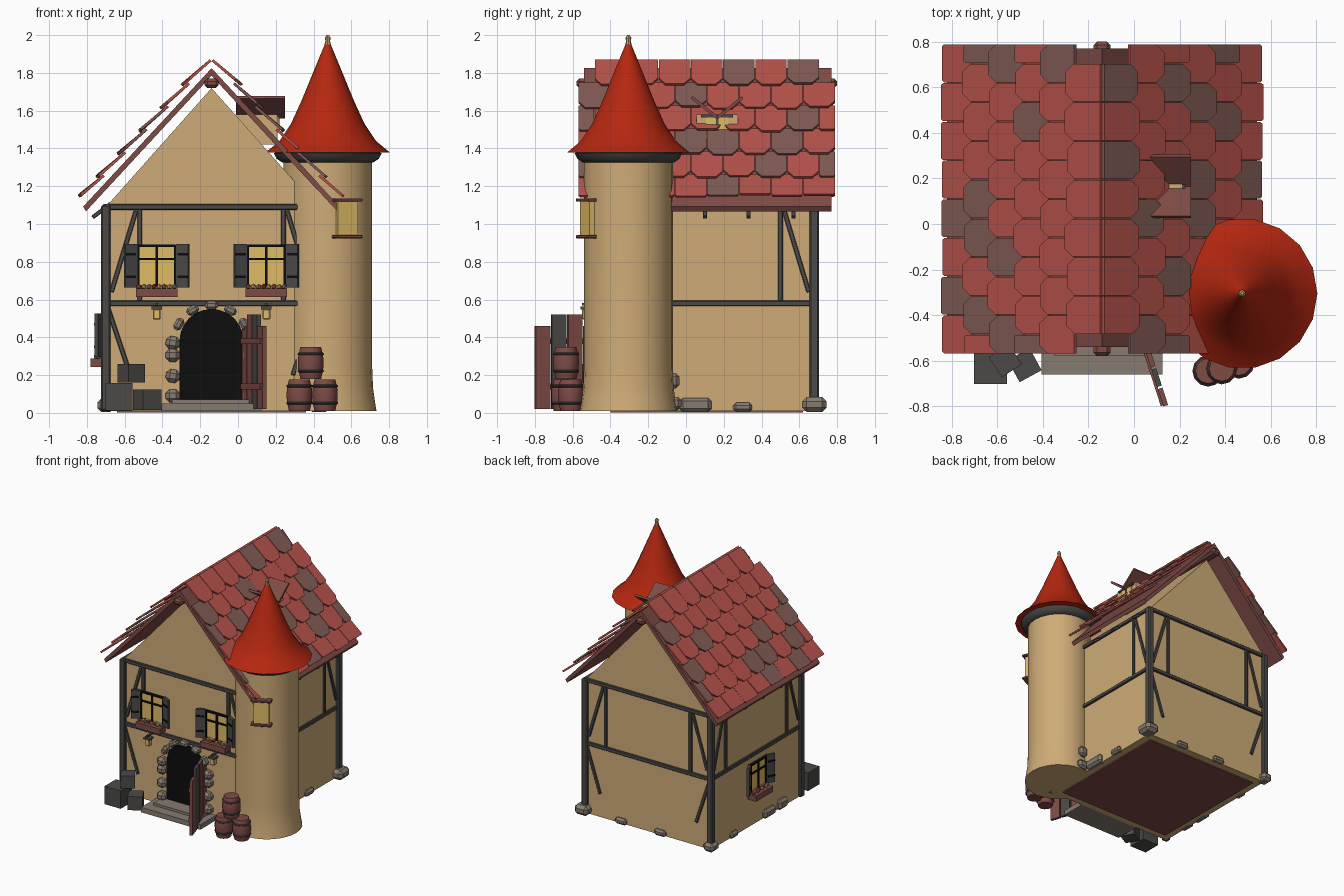
import bpy, bmesh, math, random
from mathutils import Matrix, Vector

if "Cube" in bpy.data.objects:
    bpy.data.objects.remove(bpy.data.objects["Cube"])

random.seed(4)

def material(name, rgb):
    m = bpy.data.materials.new(name)
    m.diffuse_color = (*rgb, 1)
    m.use_nodes = True
    m.node_tree.nodes["Principled BSDF"].inputs["Base Color"].default_value = m.diffuse_color
    return m

PLASTER = material("tan plaster", (0.62, 0.41, 0.185))
TILE = material("red tile", (0.47, 0.085, 0.07))
OLDTILE = material("worn tile", (0.22, 0.105, 0.09))
CONE = material("bright red", (0.46, 0.02, 0.005))
TIMBER = material("dark timber", (0.07, 0.068, 0.064))
WOOD = material("maroon wood", (0.21, 0.07, 0.06))
STONE = material("grey stone", (0.24, 0.2, 0.165))
GLOW = material("yellow glass", (0.74, 0.5, 0.13))
BLACK = material("black", (0.004, 0.004, 0.004))
I = Matrix.Identity(4)
CX, CY, HX, HY = -0.14, 0.11, 0.56, 0.57    # house centre and half sizes
Z0 = 0.01

def finish(name, bm, *mats):
    bmesh.ops.recalc_face_normals(bm, faces=bm.faces)
    me = bpy.data.meshes.new(name)
    bm.to_mesh(me)
    bm.free()
    for m in mats:
        me.materials.append(m)
    ob = bpy.data.objects.new(name, me)
    bpy.context.collection.objects.link(ob)
    return ob

def box(name, loc, size, mat, M=I, rz=0.0, ry=0.0, rx=0.0, bevel=0.0):
    bm = bmesh.new()
    bmesh.ops.create_cube(bm, size=1)
    bmesh.ops.scale(bm, vec=size, verts=bm.verts)
    if bevel:
        bmesh.ops.bevel(bm, geom=bm.edges[:], offset=bevel, segments=1, affect='EDGES')
    R = Matrix.Rotation(rz, 4, 'Z') @ Matrix.Rotation(ry, 4, 'Y') @ Matrix.Rotation(rx, 4, 'X')
    bm.transform(M @ Matrix.Translation(loc) @ R)
    return finish(name, bm, mat)

def beam(name, p, q, w, mat=TIMBER):
    p, q = Vector(p), Vector(q)
    d = q - p
    M = Matrix.Translation((p + q) / 2) @ d.to_track_quat('Z', 'Y').to_matrix().to_4x4()
    return box(name, (0, 0, 0), (w, w, d.length), mat, M, bevel=w * 0.15)

def extrude_outline(name, pts, depth, mat):
    bm = bmesh.new()
    f = bm.faces.new([bm.verts.new(p) for p in pts])
    g = bmesh.ops.extrude_face_region(bm, geom=[f])
    bmesh.ops.translate(bm, vec=depth, verts=[v for v in g['geom'] if isinstance(v, bmesh.types.BMVert)])
    return finish(name, bm, mat)

def lathe(name, prof, centre, mat, n=24):
    bm = bmesh.new()
    rings = [[bm.verts.new((centre[0] + r * math.cos(2 * math.pi * i / n),
                            centre[1] + r * math.sin(2 * math.pi * i / n), z)) for i in range(n)] for r, z in prof]
    for a, b in zip(rings, rings[1:]):
        for i in range(n):
            bm.faces.new((a[i], a[(i + 1) % n], b[(i + 1) % n], b[i]))
    bm.faces.new(rings[0])
    bm.faces.new(rings[-1])
    ob = finish(name, bm, mat)
    for p in ob.data.polygons:
        p.use_smooth = True
    bpy.context.view_layer.objects.active = ob
    ob.select_set(True)
    bpy.ops.object.shade_smooth_by_angle(angle=math.radians(35))
    ob.select_set(False)
    return ob

def stone(loc, size, rz=0.0, ry=0.0):
    box("stone", loc, size, STONE, rz=rz, ry=ry, bevel=min(size) * 0.3)

# House walls and floor
L, R, F, B = CX - HX, CX + HX, CY - HY, CY + HY
extrude_outline("house_walls", [(L, F, Z0), (R, F, Z0), (R, F, 1.09), (CX, F, 1.72), (L, F, 1.09)],
                (0, 2 * HY, 0), PLASTER)
box("floor", (CX, CY, 0.006), (1.0, 1.02, 0.01), WOOD)

# Timber frame on the four walls
def frame(c, u, half, lower):
    P = lambda a, z: (c[0] + u[0] * a, c[1] + u[1] * a, z)
    beam("middle_beam", P(-half, 0.58), P(half, 0.58), 0.03)
    beam("top_beam", P(-half, 1.09), P(half, 1.09), 0.03)
    for s in (-1, 1):
        beam("wall_post", P(s * (half - 0.18), 0.59), P(s * (half - 0.18), 1.08), 0.026)
        beam("upper_brace", P(s * (half - 0.16), 1.07), P(s * (half - 0.03), 0.64), 0.024)
        if lower:
            beam("lower_brace", P(s * (half - 0.01), 0.56), P(s * (half - 0.13), 0.2), 0.024)

frame((CX, F), (1, 0), HX, True)
frame((CX, B), (1, 0), HX, True)
frame((R, CY), (0, 1), HY, False)
frame((L, CY), (0, 1), HY, False)
for x in (L, R):
    for y in (F, B):
        beam("corner_post", (x, y, Z0), (x, y, 1.1), 0.05)
# Rafter ends under the eaves
for s in (-1, 1):
    for y in (-0.36, -0.13, 0.10, 0.33, 0.57):
        beam("rafter_end", (CX + s * 0.53, y, 1.11), (CX + s * 0.63, y, 1.035), 0.022)

# Roof boards, ridge beam
SL = 1.08
A = math.atan(SL)
for s in (-1, 1):
    extrude_outline("roof_board", [(CX, -0.54, 1.785), (CX + s * 0.665, -0.54, 1.785 - 0.665 * SL),
                                   (CX + s * 0.68, -0.54, 1.81 - 0.665 * SL), (CX, -0.54, 1.825)],
                    (0, 1.31, 0), WOOD)
box("ridge_beam", (CX, CY, 1.745), (0.075, 1.38, 0.05), WOOD, bevel=0.015)

# Overlapping roof tiles with clipped lower corners
def tiles(s):
    bm = bmesh.new()
    step = 0.113 / math.cos(A)
    for row in range(6):
        half_row = row % 2 == 0
        edges = [-0.57 + 0.17 * i for i in range(9)]
        if half_row:
            edges = [-0.485 + 0.17 * i for i in range(8)]
            if row:
                edges = [-0.57] + edges + [0.79]
        for a, b in zip(edges, edges[1:]):
            a, b = a + 0.002, b - 0.002
            t0, t1 = row * step, (row + 1) * step + 0.03 + random.uniform(-0.006, 0.006)
            if row == 5:
                t1 -= 0.03
            c = 0.035 if row < 5 and b - a > 0.1 else 0.008
            lift = 0.022 + random.uniform(-0.004, 0.004)
            out = [(t0, a), (t0, b), (t1 - c * 1.3, b), (t1, b - c), (t1, a + c), (t1 - c * 1.3, a)]
            lay = []
            for n0 in (0.0, 0.014):
                vs = []
                for t, y in out:
                    n = n0 + lift * (t - t0) / (t1 - t0)
                    vs.append(bm.verts.new((CX + s * (t * math.cos(A) + n * math.sin(A)), y,
                                            1.862 - t * math.sin(A) + n * math.cos(A))))
                lay.append(vs)
            fs = [bm.faces.new(lay[0]), bm.faces.new(lay[1])]
            fs += [bm.faces.new((lay[0][i], lay[0][(i + 1) % 6], lay[1][(i + 1) % 6], lay[1][i])) for i in range(6)]
            k = 1 if random.random() < 0.17 else 0
            for f in fs:
                f.material_index = k
    finish("roof_tiles", bm, TILE, OLDTILE)

tiles(-1)
tiles(1)

# Dormer with its V-shaped boards
box("dormer", (0.1, 0.165, 1.5), (0.22, 0.22, 0.16), PLASTER)
box("dormer_glass", (0.213, 0.165, 1.535), (0.008, 0.12, 0.07), GLOW)
box("dormer_bar", (0.217, 0.165, 1.53), (0.008, 0.012, 0.08), TIMBER)
box("dormer_lintel", (0.217, 0.165, 1.572), (0.012, 0.17, 0.014), TIMBER)
for s in (-1, 1):
    box("dormer_roof", (0.12, 0.165 + s * 0.068, 1.617), (0.26, 0.17, 0.016), WOOD, rx=s * 0.68)

# Tower
T = (0.475, -0.305)
lathe("tower", [(0.258, Z0), (0.25, 0.06), (0.24, 0.13), (0.235, 0.25), (0.235, 1.35)], T, PLASTER)
lathe("tower_ring", [(0.24, 1.325), (0.27, 1.345), (0.285, 1.375), (0.25, 1.39)], T, TIMBER)
lathe("tower_roof", [(0.33, 1.378), (0.255, 1.44), (0.195, 1.53), (0.14, 1.65), (0.07, 1.82), (0.012, 1.96)],
      T, CONE, 18)
lathe("finial", [(0.01, 1.93), (0.017, 1.95), (0.012, 1.97), (0.016, 1.985), (0.006, 2.0)], T, PLASTER, 8)

def place(x, y, z, deg):
    return Matrix.Translation((x, y, z)) @ Matrix.Rotation(math.radians(deg), 4, 'Z')

M = place(T[0], T[1], 1.03, 25)
box("tower_glass", (0, -0.235, 0), (0.115, 0.04, 0.19), GLOW, M)
for z in (-0.097, 0.097):
    box("tower_sill", (0, -0.24, z), (0.155, 0.065, 0.018), WOOD, M, bevel=0.004)

# Windows with shutters and flower boxes (local -y faces outward)
def window(M):
    box("window_glass", (0, -0.01, 0), (0.19, 0.02, 0.21), GLOW, M)
    for x in (-0.097, 0, 0.097):
        box("window_bar", (x, -0.02, 0), (0.012, 0.02, 0.22), BLACK, M)
    for z in (0.035, 0.105):
        box("window_bar", (0, -0.02, z), (0.2, 0.02, 0.012), BLACK, M)
    for s in (-1, 1):
        box("shutter", (s * 0.138, -0.035, 0), (0.07, 0.02, 0.23), TIMBER, M, rz=s * -0.45)
        for z in (-0.06, 0.06):
            box("shutter_hinge", (s * 0.138, -0.046, z), (0.06, 0.01, 0.014), BLACK, M, rz=s * -0.45)
    box("flower_box", (0, -0.045, -0.145), (0.22, 0.07, 0.045), WOOD, M)
    for i in range(8):
        bm = bmesh.new()
        bmesh.ops.create_icosphere(bm, subdivisions=1, radius=0.015)
        bm.transform(M @ Matrix.Translation((-0.095 + i * 0.027, -0.05 + 0.012 * (i % 2), -0.112)))
        finish("flower", bm, (TILE, PLASTER, STONE, CONE, PLASTER)[i % 5])

window(place(-0.43, F, 0.78, 0))
window(place(0.15, F, 0.78, 0))
window(place(L, CY, 0.41, -90))

# Lanterns
for x in (-0.43, 0.15):
    box("lantern_arm", (x, F - 0.04, 0.575), (0.014, 0.1, 0.014), TIMBER)
    box("lantern", (x, F - 0.07, 0.522), (0.042, 0.042, 0.055), GLOW, bevel=0.006)
    box("lantern_cap", (x, F - 0.07, 0.555), (0.055, 0.055, 0.014), TIMBER)

# Doorway, steps and open plank door
arc = [(CX + 0.17 * math.cos(math.pi * i / 12), F - 0.008, 0.38 + 0.17 * math.sin(math.pi * i / 12)) for i in range(13)]
extrude_outline("doorway", [(CX - 0.17, F - 0.008, 0.05), (CX + 0.17, F - 0.008, 0.05)] + arc, (0, 0.009, 0), BLACK)
for i, z in enumerate((0.09, 0.195, 0.305, 0.37)):
    for s in (-1, 1):
        stone((CX + s * 0.205, F - 0.015, z), (0.075, 0.07, 0.07), ry=0.15 * (i % 2))
for d in (30, 60, 90, 120, 150):
    a = math.radians(d)
    stone((CX + 0.2 * math.cos(a), F - 0.015, 0.37 + 0.2 * math.sin(a)), (0.045, 0.07, 0.068), ry=-a)
box("lower_step", (CX, F - 0.1, 0.03), (0.53, 0.2, 0.04), STONE)
box("upper_step", (CX, F - 0.06, 0.058), (0.42, 0.12, 0.024), STONE)
M = place(0.03, F, 0, math.degrees(math.atan2(-0.34, 0.11)))
for i, (h, m) in enumerate(((0.46, WOOD), (0.52, WOOD), (0.52, TIMBER), (0.46, WOOD))):
    box("door_plank", (0.045 + i * 0.09, 0, 0.02 + (h - 0.02) / 2), (0.08, 0.022, h - 0.02), m, M)
for z in (0.14, 0.38):
    box("door_rail", (0.18, -0.015, z), (0.34, 0.012, 0.03), WOOD, M)

# Barrels
for x, y, z in ((0.325, -0.645, Z0), (0.46, -0.61, Z0), (0.385, -0.635, 0.18)):
    lathe("barrel", [(0.055, z), (0.066, z + 0.05), (0.068, z + 0.085), (0.066, z + 0.12), (0.055, z + 0.168)],
          (x, y), WOOD, 12)
    for h in (0.035, 0.125):
        lathe("barrel_hoop", [(0.064, z + h), (0.069, z + h + 0.004), (0.069, z + h + 0.01), (0.064, z + h + 0.014)],
              (x, y), TIMBER, 12)

# Crates
box("crate", (-0.63, -0.63, 0.085), (0.145, 0.145, 0.145), TIMBER)
box("crate", (-0.48, -0.62, 0.07), (0.11, 0.11, 0.11), TIMBER, rz=0.5)
box("crate", (-0.565, -0.60, 0.21), (0.105, 0.105, 0.1), TIMBER, rz=0.6)

# Foundation stones
for x, y, w, d, h in ((R, 0.05, 0.06, 0.17, 0.075), (R, 0.3, 0.05, 0.1, 0.05), (R + 0.01, B, 0.12, 0.13, 0.08),
                      (L, B, 0.09, 0.1, 0.07), (-0.25, B, 0.1, 0.05, 0.05), (0.1, B, 0.1, 0.05, 0.05),
                      (L, -0.05, 0.06, 0.14, 0.07), (L, -0.22, 0.06, 0.11, 0.08), (L, 0.4, 0.05, 0.09, 0.05)):
    stone((x, y, 0.005 + h / 2), (w, d, h))
stone((0.45, -0.065, 0.17), (0.07, 0.06, 0.08))
stone((0.46, -0.055, 0.05), (0.09, 0.06, 0.07))
